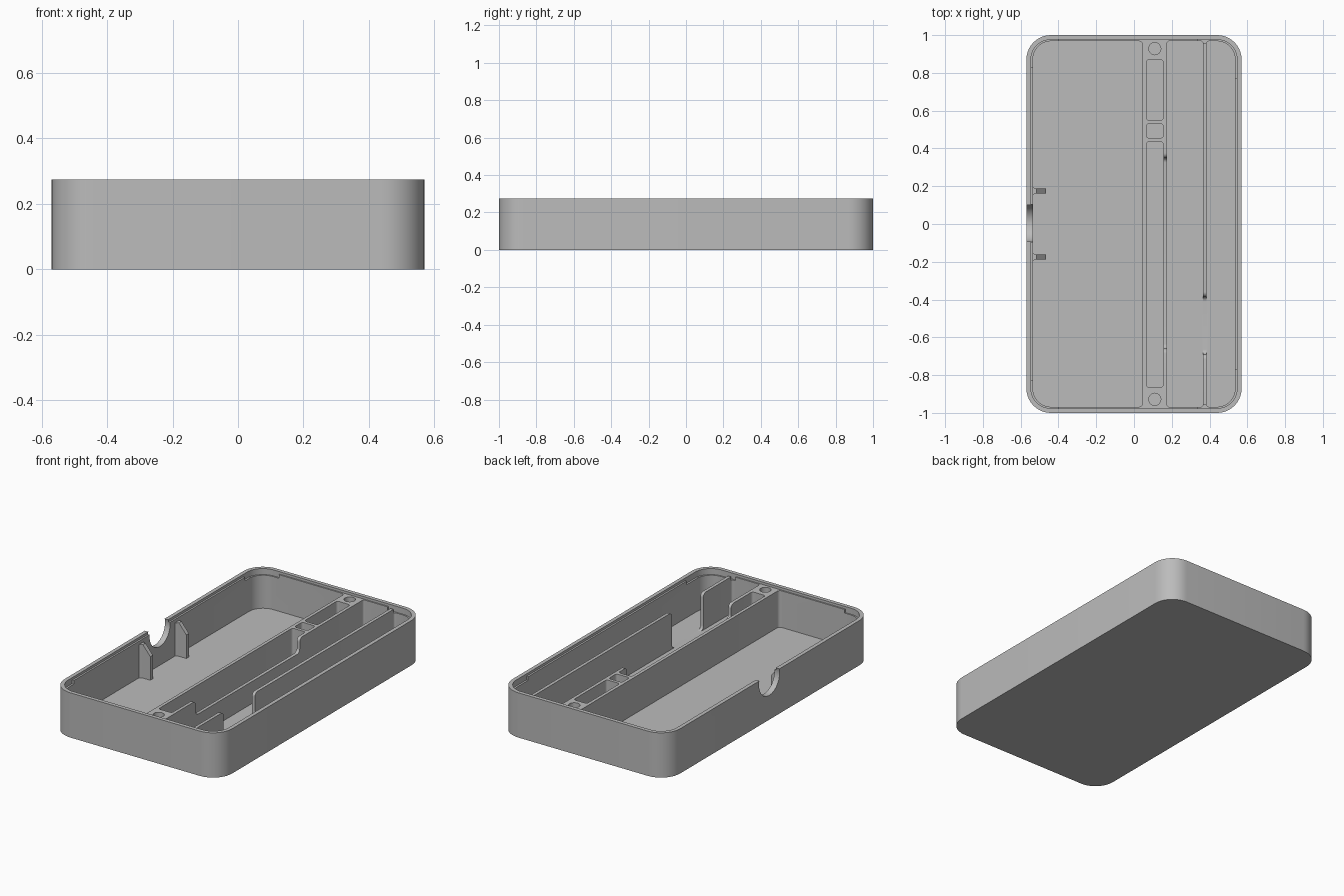
import bpy, bmesh, math
from mathutils import Vector

cube = bpy.data.objects.get("Cube")
if cube:
    bpy.data.objects.remove(cube, do_unlink=True)

W, L, H = 0.57, 1.0, 0.275        # half width, half length, height
R = 0.13                          # outer corner radius
FLOOR, DECK, TOP = 0.035, 0.26, 0.35

plastic = bpy.data.materials.new("grey plastic")
plastic.use_nodes = True
grey = (0.5, 0.5, 0.5, 1)
plastic.diffuse_color = grey
plastic.node_tree.nodes["Principled BSDF"].inputs["Base Color"].default_value = grey


def arc(cx, cy, r, start, end, n=10):
    """Points along an arc, angles in degrees."""
    angles = [math.radians(start + (end - start) * i / n) for i in range(n + 1)]
    return [(cx + r * math.cos(a), cy + r * math.sin(a)) for a in angles]


def rounded(x0, x1, y0, y1, left, right):
    """Rounded rectangle with separate radii for its left and right corners."""
    return (arc(x1 - right, y1 - right, right, 0, 90) +
            arc(x0 + left, y1 - left, left, 90, 180) +
            arc(x0 + left, y0 + left, left, 180, 270) +
            arc(x1 - right, y0 + right, right, 270, 360))


def prism(name, outline, low, high, axis="z"):
    """Extrude an outline along the chosen axis."""
    place = {"z": lambda a, b, c: (a, b, c),
             "x": lambda a, b, c: (c, a, b),
             "y": lambda a, b, c: (a, c, b)}[axis]
    bm = bmesh.new()
    face = bm.faces.new([bm.verts.new(place(a, b, low)) for a, b in outline])
    moved = bmesh.ops.extrude_face_region(bm, geom=[face])["geom"]
    offset = Vector(place(0, 0, high - low))
    bmesh.ops.translate(bm, vec=offset,
                        verts=[v for v in moved if isinstance(v, bmesh.types.BMVert)])
    bmesh.ops.remove_doubles(bm, verts=bm.verts, dist=0.0001)
    bmesh.ops.recalc_face_normals(bm, faces=bm.faces)
    mesh = bpy.data.meshes.new(name)
    bm.to_mesh(mesh)
    bm.free()
    mesh.materials.append(plastic)
    obj = bpy.data.objects.new(name, mesh)
    bpy.context.collection.objects.link(obj)
    return obj


def activate(obj):
    bpy.ops.object.select_all(action="DESELECT")
    obj.select_set(True)
    bpy.context.view_layer.objects.active = obj


def cut(target, outline, low, high=TOP, axis="z"):
    cutter = prism("cutter", outline, low, high, axis)
    cutter.hide_render = True
    activate(target)
    mod = target.modifiers.new("cut", "BOOLEAN")
    mod.operation, mod.solver, mod.object = "DIFFERENCE", "EXACT", cutter
    bpy.ops.object.modifier_apply(modifier=mod.name)
    bpy.data.objects.remove(cutter, do_unlink=True)


def gap(y0, y1, low, r=0.025):
    """Lowered stretch of a divider with rounded shoulders, in the yz plane."""
    return (arc(y0 + r, low + r, r, 180, 270, 6) + arc(y1 - r, low + r, r, 270, 360, 6) +
            arc(y1 + r, DECK - r, r, 180, 90, 6) + [(y1 + r, TOP), (y0 - r, TOP)] +
            arc(y0 - r, DECK - r, r, 90, 0, 6))


# Outer shell with a stepped rim
tray = prism("tray", rounded(-W, W, -L, L, R, R), 0, H)
RIM, WALL = 0.024, 0.035
cut(tray, rounded(RIM - W, W - RIM, RIM - L, L - RIM, R - RIM, R - RIM), DECK)

# Three long compartments
END = L - 0.032
cut(tray, rounded(WALL - W, 0.045, -END, END, R - WALL, 0.02), FLOOR)
cut(tray, rounded(0.175, 0.365, -END, END, 0.012, 0.012), FLOOR)
cut(tray, rounded(0.385, W - WALL, -END, END, 0.012, R - WALL), FLOOR)

# Small pockets and screw holes in the central rib
for y0, y1 in ((0.55, 0.87), (0.455, 0.53), (-0.865, 0.435)):
    cut(tray, rounded(0.065, 0.155, y0, y1, 0.015, 0.015), FLOOR)
for side in (-1, 1):
    cut(tray, arc(0.11, side * 0.928, 0.032, 0, 350, 35), 0.1)

# Lowered divider stretches
cut(tray, gap(-0.66, 0.35, 0.17), 0.15, 0.18, "x")
cut(tray, gap(-0.69, -0.385, FLOOR), 0.36, 0.39, "x")

# Deeper step around the four corners of the rim
for sx in (-1, 1):
    tick_x, tick_y = (0.4, 0.83) if sx < 0 else (0.34, 0.77)
    for sy in (-1, 1):
        cx, cy, ro, ri = W - R, L - R, R - RIM, R - WALL - 0.006
        ring = ([(cx + ro, tick_y)] + arc(cx, cy, ro, 0, 90) + [(tick_x, cy + ro)] +
                [(tick_x, cy + ri)] + arc(cx, cy, ri, 90, 0) + [(cx + ri, tick_y)])
        cut(tray, [(sx * x, sy * y) for x, y in ring], DECK - 0.022)

# Round cable notch in the right side wall
cut(tray, arc(0.005, 0.25, 0.1, 0, 354, 59), -0.62, -0.5, "x")

# Pair of sloped guide posts beside the notch, with flared roots
post = [(-0.545, FLOOR - 0.01), (-0.465, FLOOR - 0.01), (-0.465, 0.18),
        (-0.515, 0.24), (-0.545, 0.24)]
parts = [tray]
for name, y in (("front_guide_post", -0.175), ("back_guide_post", 0.175)):
    parts.append(prism(name, post, y - 0.0125, y + 0.0125, "y"))
    root = [(-0.54, y - 0.025), (-0.522, y - 0.0125), (-0.522, y + 0.0125), (-0.54, y + 0.025)]
    parts.append(prism(name + "_root", root, FLOOR - 0.01, 0.239))

for obj in parts:
    activate(obj)
    bpy.ops.object.shade_smooth_by_angle(angle=math.radians(30))
